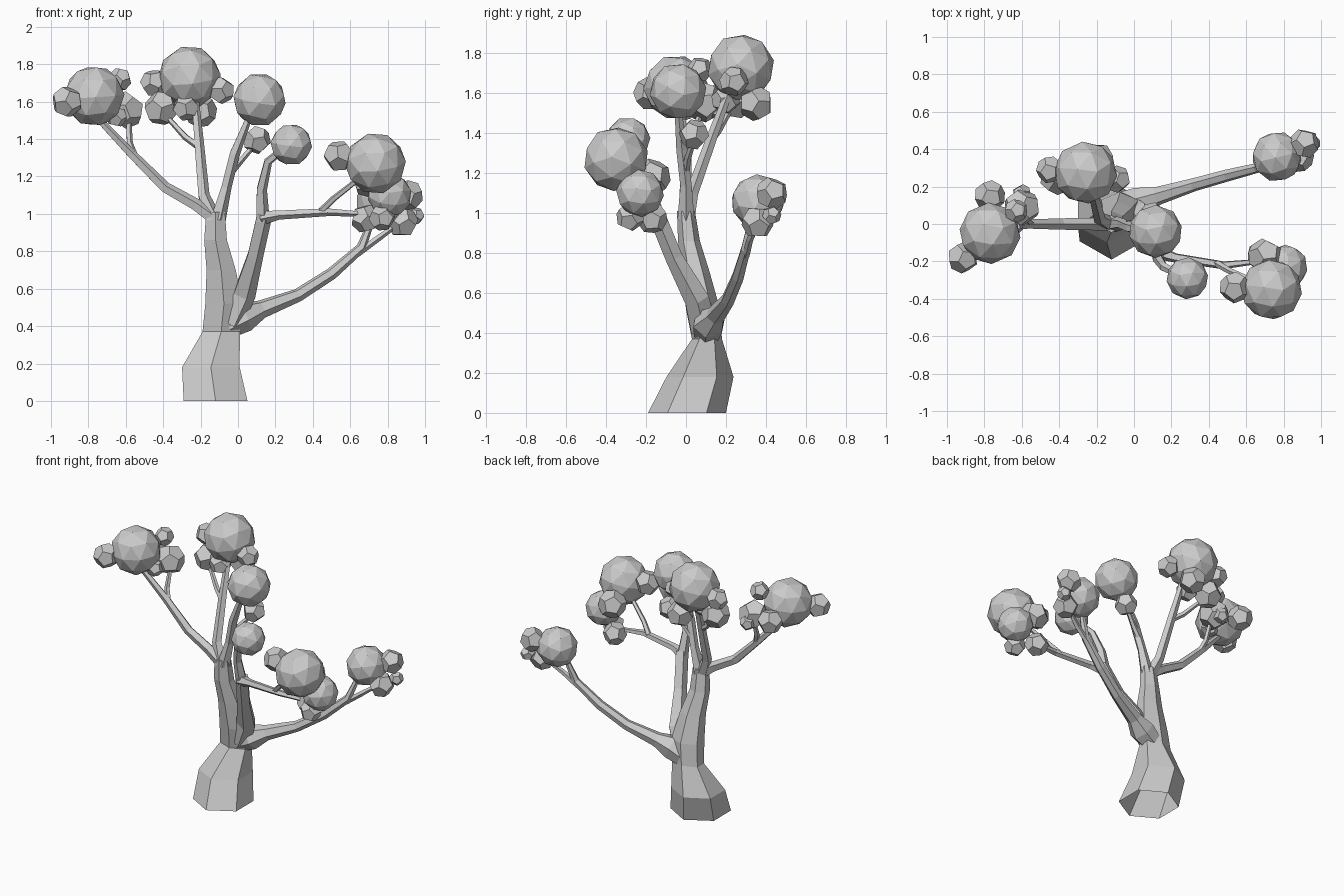
import bpy, bmesh, math, random
from mathutils import Vector, Euler

random.seed(4)
if "Cube" in bpy.data.objects:
    bpy.data.objects.remove(bpy.data.objects["Cube"], do_unlink=True)

# One plain grey for bark and foliage
grey = bpy.data.materials.new("plain_grey")
grey.use_nodes = True
colour = (0.6, 0.6, 0.6, 1)
grey.diffuse_color = colour
grey.node_tree.nodes["Principled BSDF"].inputs["Base Color"].default_value = colour


def finish(name, bm):
    """Turn a bmesh into a flat shaded object."""
    bmesh.ops.recalc_face_normals(bm, faces=bm.faces[:])
    mesh = bpy.data.meshes.new(name)
    bm.to_mesh(mesh)
    bm.free()
    mesh.materials.append(grey)
    obj = bpy.data.objects.new(name, mesh)
    bpy.context.collection.objects.link(obj)
    return obj


def loft(name, rings):
    """Bridge a list of equal rings, closing only the far end."""
    bm = bmesh.new()
    loops = [[bm.verts.new(p) for p in ring] for ring in rings]
    count = len(loops[0])
    for low, high in zip(loops, loops[1:]):
        for i in range(count):
            j = (i + 1) % count
            bm.faces.new((low[i], low[j], high[j], high[i]))
    bm.faces.new(loops[-1])
    return finish(name, bm)


def branch(name, path, sides=5):
    """Tapered faceted tube through (x, y, z, radius) points."""
    points = [Vector(p[:3]) for p in path]
    last = len(points) - 1
    rings, side = [], Vector((1, 0, 0))
    for i, centre in enumerate(points):
        along = (points[min(i + 1, last)] - points[max(i - 1, 0)]).normalized()
        # carry the side vector along the path so the tube does not twist
        side = side - along * side.dot(along)
        if side.length < 0.1:
            side = along.orthogonal()
        side.normalize()
        across = along.cross(side)
        radius = path[i][3]
        ring = []
        for k in range(sides):
            angle = math.tau * k / sides
            ring.append(centre + radius * (side * math.cos(angle) + across * math.sin(angle)))
        rings.append(ring)
    return loft(name, rings)


def leaf_ball(name, x, y, z, radius):
    """Dodecahedron for a small ball, with raised faces for a larger one."""
    base = bmesh.new()
    bmesh.ops.create_icosphere(base, subdivisions=1, radius=1)
    points = [f.calc_center_median() for f in base.faces]
    if radius > 0.1:
        points += [v.co.copy() for v in base.verts]
    base.free()
    turn = Euler([random.uniform(0, math.tau) for _ in range(3)]).to_matrix()
    centre = Vector((x, y, z))
    bm = bmesh.new()
    for p in points:
        bm.verts.new(centre + turn @ p.normalized() * radius * 1.06)
    bmesh.ops.convex_hull(bm, input=bm.verts[:])
    bmesh.ops.dissolve_limit(bm, angle_limit=math.radians(8),
                             verts=bm.verts[:], edges=bm.edges[:])
    return finish(name, bm)


# Flared, leaning six-sided trunk: centre x, centre y, height, x radius, y radius
trunk_levels = [
    (-0.12, 0.005, 0, 0.197, 0.195),
    (-0.145, 0.07, 0.18, 0.178, 0.168),
    (-0.09, 0.105, 0.37, 0.115, 0.075),
    (-0.075, 0.085, 0.52, 0.115, 0.085),
    (-0.09, 0.05, 0.7, 0.09, 0.07),
    (-0.12, 0.015, 0.86, 0.07, 0.055),
    (-0.12, 0, 1.01, 0.058, 0.045),
]
trunk_rings = []
for cx, cy, cz, wide, deep in trunk_levels:
    angles = [math.tau * (k + 0.5) / 6 for k in range(6)]
    trunk_rings.append([(cx + wide * math.cos(a), cy + deep * math.sin(a), cz) for a in angles])
loft("trunk", trunk_rings)

# The three limbs that leave the trunk top
branch("right_limb", [(-0.12, 0, 0.97, 0.04), (-0.23, 0, 1.05, 0.035), (-0.39, 0, 1.14, 0.032),
                      (-0.57, 0, 1.32, 0.026), (-0.76, -0.03, 1.52, 0.018)])
branch("right_limb_twig", [(-0.55, 0, 1.3, 0.02), (-0.58, 0.03, 1.38, 0.018),
                           (-0.585, 0.08, 1.52, 0.014)])
branch("back_limb", [(-0.13, 0, 0.97, 0.045), (-0.185, 0.03, 1.1, 0.033),
                     (-0.21, 0.13, 1.38, 0.028), (-0.23, 0.22, 1.62, 0.02)])
branch("back_limb_twig", [(-0.21, 0.12, 1.36, 0.02), (-0.28, 0.16, 1.41, 0.018),
                          (-0.39, 0.23, 1.53, 0.013)])
branch("middle_limb", [(-0.11, 0, 0.97, 0.045), (-0.065, 0, 1.14, 0.03),
                       (-0.02, -0.02, 1.32, 0.03), (0.06, -0.04, 1.52, 0.018)])
branch("middle_limb_twig", [(-0.04, 0, 1.22, 0.02), (0.01, 0.01, 1.28, 0.018),
                            (0.09, 0.04, 1.37, 0.013)])

# Front stem with its fork
branch("front_stem", [(-0.04, 0.09, 0.42, 0.07), (0.03, 0.055, 0.57, 0.065),
                      (0.09, -0.06, 0.78, 0.046), (0.14, -0.15, 1, 0.045)])
branch("front_upper_limb", [(0.13, -0.14, 0.96, 0.04), (0.125, -0.18, 1.13, 0.03),
                            (0.16, -0.23, 1.28, 0.024), (0.26, -0.28, 1.36, 0.018)])
branch("front_side_limb", [(0.13, -0.15, 0.98, 0.04), (0.22, -0.18, 0.995, 0.026),
                           (0.48, -0.22, 1.01, 0.022), (0.66, -0.2, 1, 0.014)])
branch("front_side_twig", [(0.44, -0.21, 1.01, 0.02), (0.51, -0.25, 1.08, 0.017),
                           (0.65, -0.31, 1.19, 0.014)])

# Low limb reaching out to the left and back
branch("left_limb", [(-0.06, 0.105, 0.4, 0.07), (0.03, 0.115, 0.45, 0.085),
                     (0.125, 0.15, 0.49, 0.05),
                     (0.32, 0.21, 0.565, 0.036), (0.5, 0.26, 0.68, 0.033),
                     (0.66, 0.3, 0.82, 0.027), (0.72, 0.33, 0.98, 0.016)], 6)
branch("left_limb_twig", [(0.64, 0.3, 0.79, 0.02), (0.75, 0.32, 0.87, 0.018),
                          (0.86, 0.36, 0.95, 0.013)])

# Foliage: each cluster lists x, y, z and radius of its balls
right_cluster = [
    (-0.77, -0.05, 1.63, 0.155), (-0.915, -0.18, 1.6, 0.08), (-0.63, 0.07, 1.72, 0.06),
    (-0.6, 0.09, 1.555, 0.095), (-0.77, 0.15, 1.57, 0.08), (-0.65, -0.01, 1.52, 0.055),
    (-0.6, 0.16, 1.52, 0.05),
]
back_cluster = [
    (-0.26, 0.275, 1.73, 0.16), (-0.41, 0.25, 1.565, 0.09), (-0.45, 0.29, 1.7, 0.07),
    (-0.09, 0.24, 1.66, 0.07), (-0.2, 0.35, 1.55, 0.085), (-0.28, 0.2, 1.57, 0.07),
]
middle_cluster = [(0.115, -0.04, 1.61, 0.135), (0.1, 0.04, 1.395, 0.073)]
front_cluster = [(0.285, -0.29, 1.37, 0.106)]
front_side_cluster = [
    (0.735, -0.35, 1.27, 0.155), (0.54, -0.34, 1.31, 0.08), (0.81, -0.23, 1.1, 0.113),
    (0.68, -0.17, 0.975, 0.075), (0.7, -0.17, 1.18, 0.09), (0.77, -0.28, 0.98, 0.068),
]
left_cluster = [
    (0.765, 0.36, 1.06, 0.128), (0.91, 0.43, 1.1, 0.078), (0.88, 0.36, 0.955, 0.08),
    (0.95, 0.43, 0.99, 0.045),
]
clusters = {
    "right": right_cluster, "back": back_cluster, "middle": middle_cluster,
    "front": front_cluster, "front_side": front_side_cluster, "left": left_cluster,
}
for place, balls in clusters.items():
    for number, ball in enumerate(balls):
        leaf_ball(f"{place}_leaf_ball_{number}", *ball)
